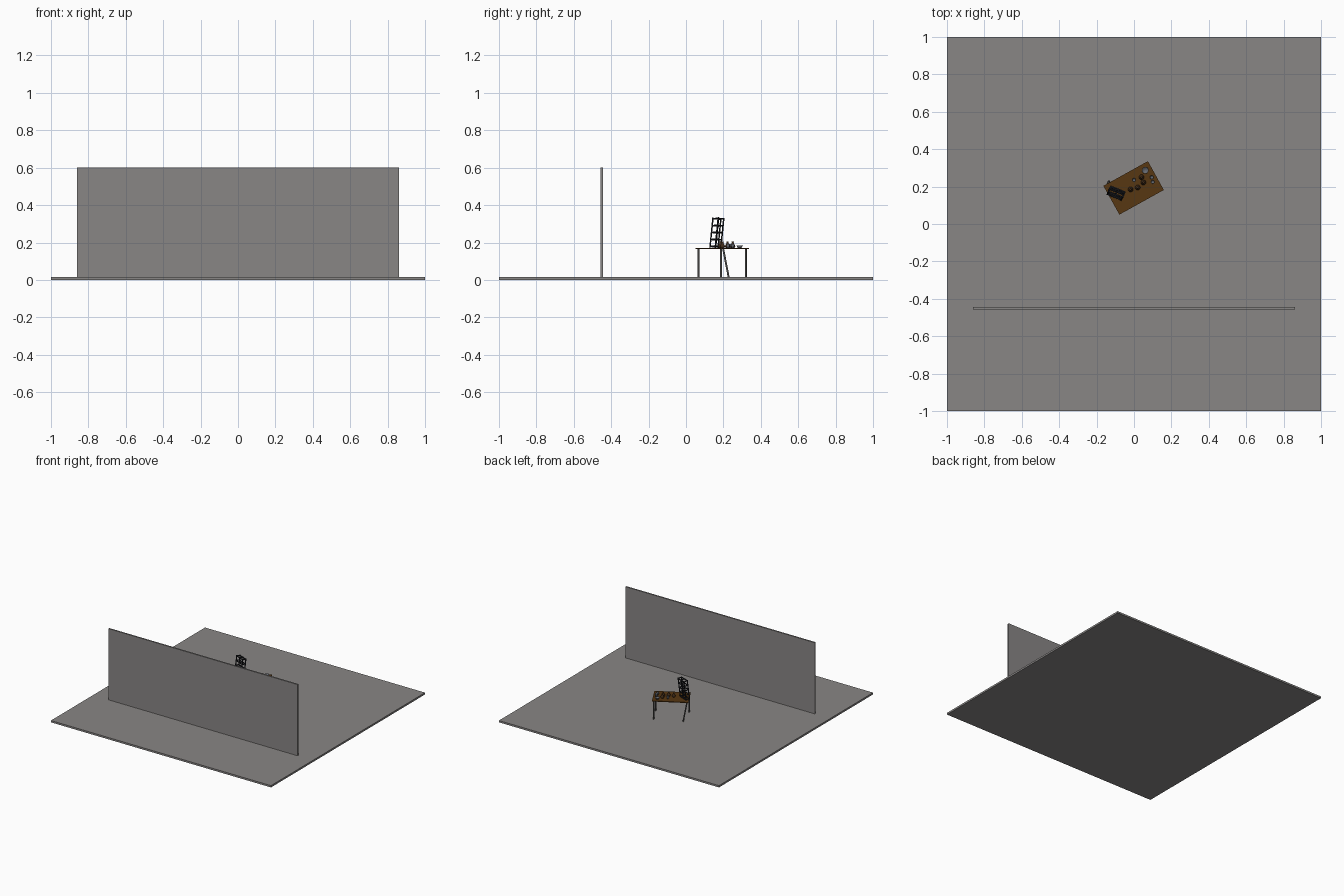
import bpy, bmesh, math
from mathutils import Vector, Matrix

if "Cube" in bpy.data.objects:
    bpy.data.objects.remove(bpy.data.objects["Cube"])

def material(name, rgb):
    m = bpy.data.materials.new(name)
    m.diffuse_color = (*rgb, 1)
    m.use_nodes = True
    m.node_tree.nodes["Principled BSDF"].inputs["Base Color"].default_value = m.diffuse_color
    return m

CONCRETE = material("warm_grey", (0.25, 0.24, 0.235))
WOOD = material("brown_wood", (0.095, 0.038, 0.006))
METAL = material("leg_grey", (0.09, 0.088, 0.085))
BLACK = material("rack_black", (0.014, 0.015, 0.019))
CLAY = material("dark_clay", (0.06, 0.028, 0.01))
STEEL = material("blue_grey", (0.13, 0.14, 0.16))

def finish(name, bm, mat, matrix=None, smooth=False):
    bmesh.ops.recalc_face_normals(bm, faces=bm.faces)
    me = bpy.data.meshes.new(name)
    bm.to_mesh(me)
    bm.free()
    me.materials.append(mat)
    for p in me.polygons:
        p.use_smooth = smooth
    ob = bpy.data.objects.new(name, me)
    bpy.context.collection.objects.link(ob)
    if matrix:
        ob.matrix_world = matrix
    return ob

def box(name, lo, hi, mat, matrix=None):
    lo, hi = Vector(lo), Vector(hi)
    bm = bmesh.new()
    bmesh.ops.create_cube(bm, size=1)
    for v in bm.verts:
        v.co = Vector((v.co[i] + 0.5) * (hi[i] - lo[i]) + lo[i] for i in range(3))
    return finish(name, bm, mat, matrix)

def rod(name, a, b, r, mat, sides=12):
    a, b = Vector(a), Vector(b)
    bm = bmesh.new()
    bmesh.ops.create_cone(bm, cap_ends=True, segments=sides, radius1=r, radius2=r, depth=(b - a).length)
    rot = (b - a).to_track_quat('Z', 'Y').to_matrix().to_4x4()
    return finish(name, bm, mat, Matrix.Translation((a + b) / 2) @ rot)

def lathe(name, profile, x, y, mat, sides=20):
    # revolved vessel standing on the table top
    bm = bmesh.new()
    vs = [bm.verts.new((r, 0, z)) for r, z in profile]
    es = [bm.edges.new(p) for p in zip(vs, vs[1:])]
    bmesh.ops.spin(bm, geom=vs + es, axis=(0, 0, 1), cent=(0, 0, 0), angle=2 * math.pi, steps=sides)
    bmesh.ops.remove_doubles(bm, verts=bm.verts, dist=1e-5)
    return finish(name, bm, mat, Matrix.Translation((x, y, TOP)), True)

FLOOR, TOP = 0.015, 0.171

# floor slab and wall
box("floor", (-1, -1, 0), (1, 1, FLOOR), CONCRETE)
box("wall", (-0.86, -0.456, FLOOR), (0.86, -0.444, 0.6), CONCRETE)

# table, turned on the floor, with one leg knocked inward
T = Matrix.Translation((-0.002, 0.193, 0)) @ Matrix.Rotation(math.radians(29), 4, 'Z')
box("table_top", (-0.136, -0.088, 0.165), (0.136, 0.088, TOP), WOOD, T)
for sx in (-1, 1):
    for sy in (-1, 1):
        top = T @ Vector((sx * 0.125, sy * 0.076, 0.166))
        foot = Vector((top.x, top.y, FLOOR))
        if sx < 0 and sy > 0:
            foot = Vector((-0.134, 0.228, FLOOR))
        rod("table_leg", top, foot, 0.005, METAL)

# leaning black rack: side frames and open shelves
LEAN = Matrix.Identity(4)
LEAN[1][2] = 0.24
R = Matrix.Translation((-0.101, 0.157, TOP)) @ Matrix.Rotation(math.radians(-22), 4, 'Z') @ LEAN
W, D, H, t = 0.04, 0.015, 0.158, 0.003
for sx in (-1, 1):
    for sy in (-1, 1):
        box("rack_post", (sx * W - t, sy * D - t, 0), (sx * W + t, sy * D + t, H), BLACK, R)
for i in range(5):
    z = 0.004 + i * 0.0365
    for sy in (-1, 1):
        box("rack_rail", (-W, sy * D - t, z), (W, sy * D + t, z + 0.006), BLACK, R)
    for sx in (-1, 0, 1):
        box("rack_crossbar", (sx * W - t, -D, z), (sx * W + t, D, z + 0.006), BLACK, R)
box("rack_middle_post", (-t, -t + D, 0), (t, D + t, H), BLACK, R)

# tableware
bowl = [(0, 0), (0.010, 0), (0.018, 0.014), (0.0165, 0.014), (0.009, 0.003), (0, 0.003)]
cup = [(0, 0), (0.007, 0), (0.010, 0.022), (0.0085, 0.022), (0.006, 0.003), (0, 0.003)]
jar = [(0, 0), (0.010, 0), (0.014, 0.010), (0.008, 0.022), (0.005, 0.027), (0.006, 0.034), (0, 0.034)]
lathe("bowl", bowl, 0.06, 0.287, STEEL)
for x, y in ((0.0, 0.235), (0.10, 0.225), (0.095, 0.25)):
    lathe("cup", cup, x, y, STEEL)
for x, y in ((0.02, 0.195), (0.05, 0.222), (-0.018, 0.185), (0.04, 0.25)):
    lathe("jar", jar, x, y, CLAY)
